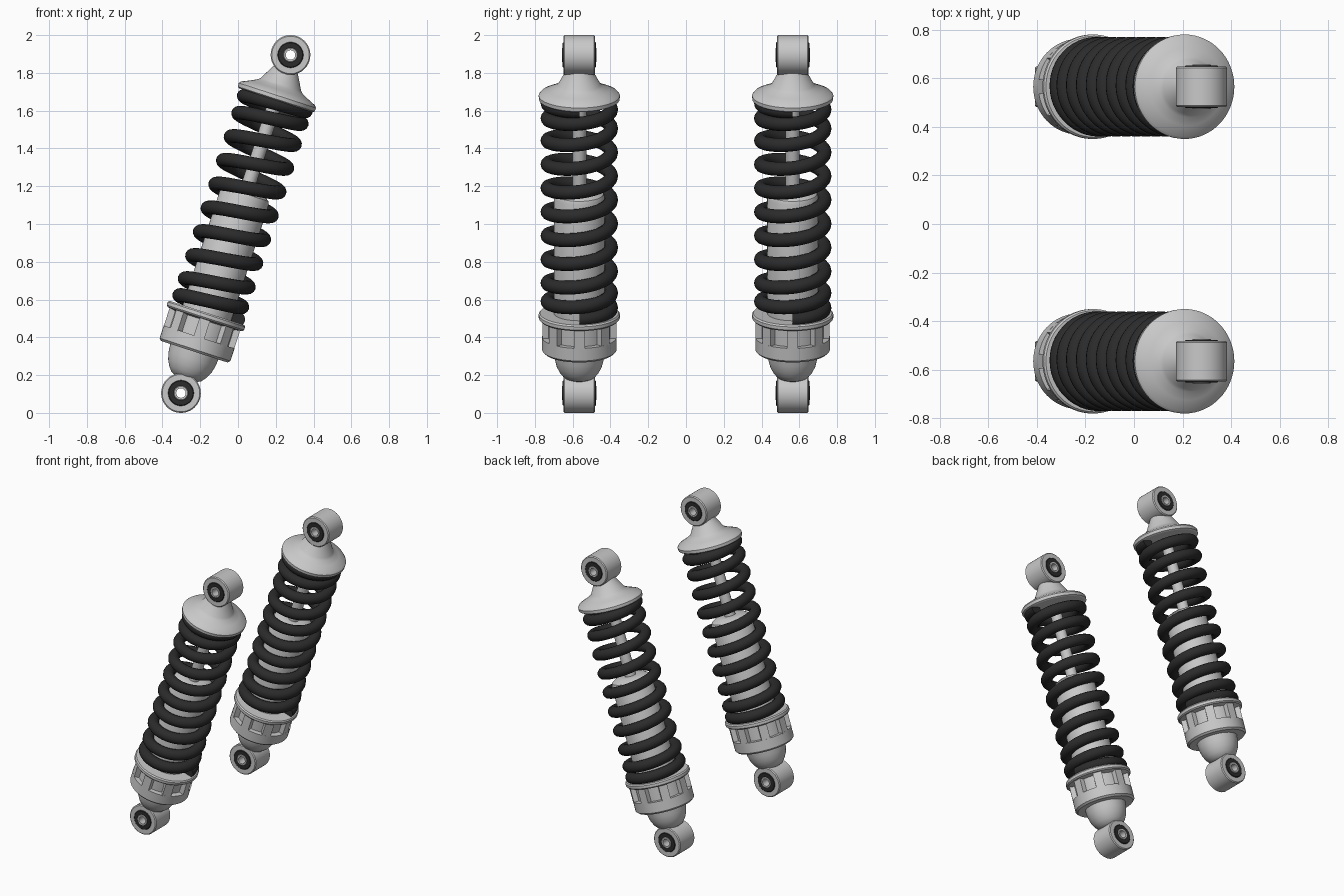
import bpy, bmesh, math
from mathutils import Matrix, Vector

if "Cube" in bpy.data.objects:
    bpy.data.objects.remove(bpy.data.objects["Cube"])

TILT = math.atan2(0.58, 1.79)
LENGTH = math.hypot(0.58, 1.79)      # lower eye centre to upper eye centre


def material(name, c):
    m = bpy.data.materials.new(name)
    m.diffuse_color = (c, c, c, 1)
    m.use_nodes = True
    m.node_tree.nodes["Principled BSDF"].inputs["Base Color"].default_value = m.diffuse_color
    return m


METAL = material("light grey metal", 0.58)
BLACK = material("black", 0.024)


def finish(name, bm, mat, frame):
    bmesh.ops.recalc_face_normals(bm, faces=bm.faces[:])
    bm.transform(frame)
    me = bpy.data.meshes.new(name)
    bm.to_mesh(me)
    bm.free()
    me.materials.append(mat)
    ob = bpy.data.objects.new(name, me)
    bpy.context.collection.objects.link(ob)
    bpy.ops.object.select_all(action='DESELECT')
    bpy.context.view_layer.objects.active = ob
    ob.select_set(True)
    bpy.ops.object.shade_smooth_by_angle(angle=math.radians(32))
    return ob


def lathe(name, profile, mat, frame, closed=False, n=64):
    """Spin a (radius, height) profile round local z; closed makes a ring."""
    bm = bmesh.new()
    rings = []
    for r, z in profile:
        rings.append([bm.verts.new((r * math.cos(2 * math.pi * i / n),
                                    r * math.sin(2 * math.pi * i / n), z)) for i in range(n)])
    pairs = list(zip(rings, rings[1:]))
    if closed:
        pairs.append((rings[-1], rings[0]))
    else:
        bm.faces.new(rings[0])
        bm.faces.new(rings[-1])
    for a, b in pairs:
        for i in range(n):
            j = (i + 1) % n
            bm.faces.new((a[i], a[j], b[j], b[i]))
    return finish(name, bm, mat, frame)


def tube(name, inner, outer, half, bevel, mat, frame):
    p = [(inner, -half), (outer - bevel, -half), (outer, -half + bevel),
         (outer, half - bevel), (outer - bevel, half), (inner, half)]
    return lathe(name, p, mat, frame, closed=True, n=48)


# Spring height at each full turn (turn 0 lies on the -x side); ends are closed up
TURNS = [(-0.5, 0.462), (0, 0.487), (1, 0.58), (2, 0.71), (3, 0.843), (4, 0.975),
         (5, 1.108), (6, 1.24), (7, 1.372), (8, 1.505), (9, 1.602), (9.5, 1.625)]


def spring_height(t):
    for (t0, s0), (t1, s1) in zip(TURNS, TURNS[1:]):
        if t <= t1:
            return s0 + (s1 - s0) * (t - t0) / (t1 - t0)
    return TURNS[-1][1]


def spring(name, frame, radius=0.168, wire=0.037, per_turn=48, sides=14):
    bm = bmesh.new()
    prev = first = None
    for k in range(10 * per_turn + 1):
        t = -0.5 + k / per_turn
        a = math.pi + 2 * math.pi * t
        # average neighbouring heights so the pitch changes softly
        s = sum(spring_height(min(max(t + d, -0.5), 9.5)) for d in (-0.2, -0.1, 0, 0.1, 0.2)) / 5
        out = Vector((math.cos(a), math.sin(a), 0))
        ring = []
        for i in range(sides):
            b = 2 * math.pi * i / sides
            p = out * (radius + wire * math.cos(b)) + Vector((0, 0, s + wire * math.sin(b)))
            ring.append(bm.verts.new(p))
        if prev:
            for i in range(sides):
                j = (i + 1) % sides
                bm.faces.new((prev[i], prev[j], ring[j], ring[i]))
        else:
            first = ring
        prev = ring
    bm.faces.new(first)
    bm.faces.new(prev)
    return finish(name, bm, BLACK, frame)


def lugs(name, frame, count=8):
    bm = bmesh.new()
    for i in range(count):
        m = (Matrix.Rotation(2 * math.pi * i / count, 4, 'Z')
             @ Matrix.Translation((0.168, 0, 0.36)) @ Matrix.Diagonal((0.056, 0.058, 0.11, 1)))
        bmesh.ops.create_cube(bm, size=1, matrix=m)
    return finish(name, bm, METAL, frame)


for side, y in (("front", -0.565), ("back", 0.565)):
    frame = Matrix.Translation((-0.29, y, 0.105)) @ Matrix.Rotation(TILT, 4, 'Y')
    frame = Matrix.Translation((-0.012, 0, 0)) @ frame

    # Mounting eyes with rubber bushings and inner sleeves
    for end, s in (("lower", 0), ("upper", LENGTH)):
        eye = frame @ Matrix.Translation((0, 0, s)) @ Matrix.Rotation(math.pi / 2, 4, 'X')
        tube(f"{side}_{end}_eye", 0.068, 0.105, 0.084, 0.006, METAL, eye)
        tube(f"{side}_{end}_bushing", 0.037, 0.069, 0.088, 0.005, BLACK, eye)
        tube(f"{side}_{end}_sleeve", 0.025, 0.038, 0.092, 0.003, METAL, eye)

    # Rounded lower mount
    lathe(f"{side}_lower_mount", [(0.055, 0.078), (0.083, 0.092), (0.104, 0.118), (0.12, 0.15),
                                  (0.13, 0.19), (0.135, 0.24)], METAL, frame)
    # Preload collar: ring, grooved core and spring seat
    lathe(f"{side}_preload_collar",
          [(0.13, 0.23), (0.185, 0.23), (0.197, 0.242), (0.197, 0.312), (0.165, 0.312),
           (0.165, 0.405), (0.208, 0.412), (0.215, 0.42), (0.215, 0.438), (0.208, 0.446),
           (0.13, 0.446)], METAL, frame)
    lugs(f"{side}_collar_lugs", frame)
    # Damper body and piston rod
    lathe(f"{side}_damper_body", [(0.135, 0.43), (0.135, 1.09), (0.128, 1.108), (0.095, 1.13),
                                  (0.05, 1.132)], METAL, frame)
    lathe(f"{side}_piston_rod", [(0.037, 1.12), (0.037, 1.66)], METAL, frame, n=32)
    spring(f"{side}_coil_spring", frame)
    # Flared upper spring cap
    lathe(f"{side}_upper_cap",
          [(0.03, 1.63), (0.205, 1.63), (0.214, 1.636), (0.215, 1.656), (0.205, 1.668),
           (0.16, 1.688), (0.125, 1.706), (0.112, 1.718), (0.076, 1.784), (0.066, 1.80),
           (0.062, 1.812)], METAL, frame)
